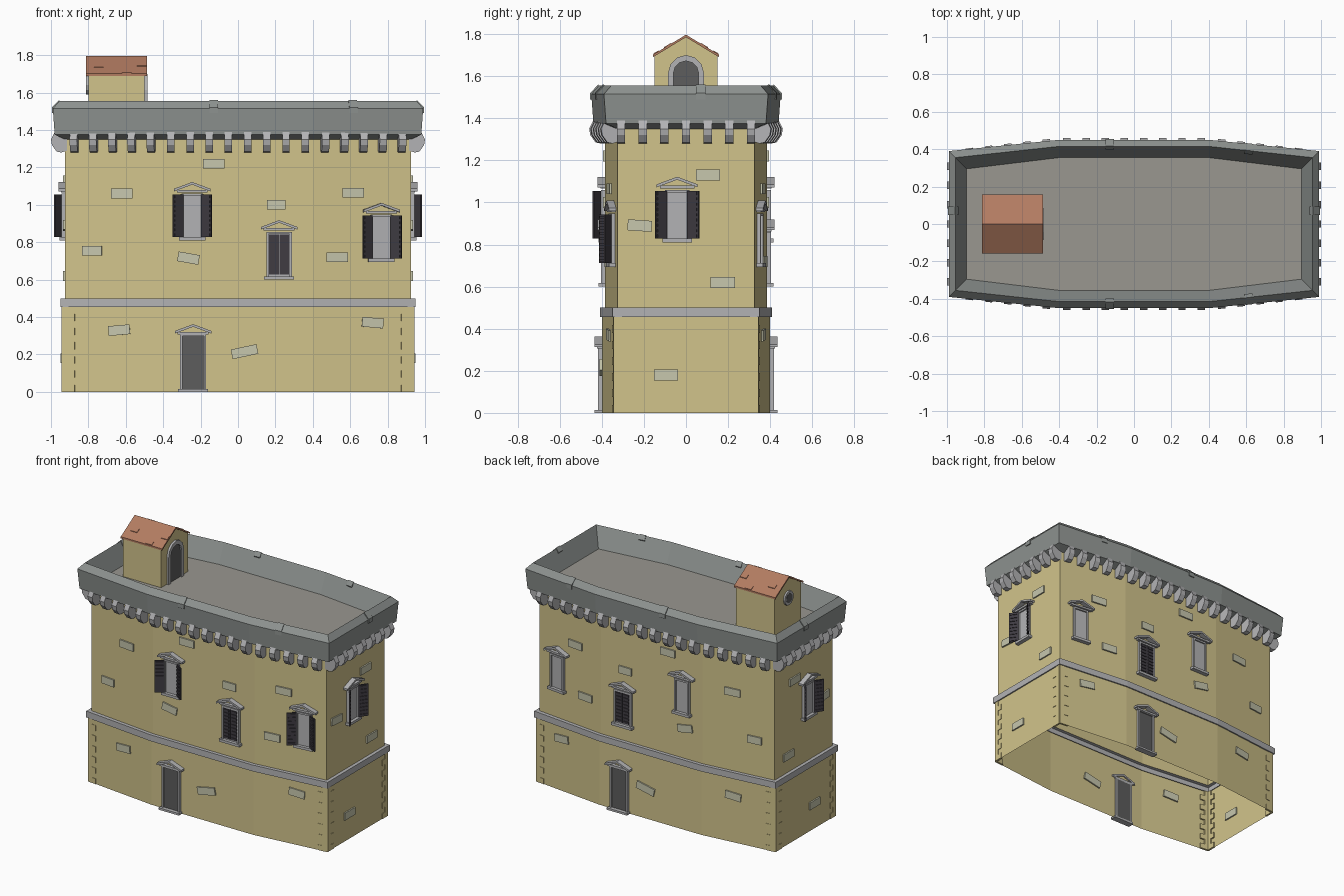
import bpy, bmesh, math
from mathutils import Matrix, Vector

if "Cube" in bpy.data.objects:
    bpy.data.objects.remove(bpy.data.objects["Cube"])

def mat(name, r, g, b):
    m = bpy.data.materials.new(name)
    m.diffuse_color = (r, g, b, 1)
    m.use_nodes = True
    m.node_tree.nodes["Principled BSDF"].inputs["Base Color"].default_value = m.diffuse_color
    return m

PLASTER = mat("plaster", .64, .55, .26)
STONE = mat("patch_stone", .57, .57, .42)
GREY = mat("grey_stone", .27, .29, .28)
LIGHT = mat("light_stone", .45, .45, .46)
DARK = mat("dark_wood", .05, .045, .055)
DOOR = mat("door_panel", .11, .11, .11)
DECK = mat("deck", .32, .31, .28)
TILE = mat("roof_tile", .45, .2, .12)

parts = {}

def get_bm(name, m):
    if name not in parts:
        parts[name] = (bmesh.new(), m)
    return parts[name][0]

def prism(name, m, M, pts, vec):
    """Extrude a planar outline along vec, placed with matrix M."""
    bm, vec = get_bm(name, m), Vector(vec)
    a = [bm.verts.new(M @ Vector(p)) for p in pts]
    b = [bm.verts.new(M @ (Vector(p) + vec)) for p in pts]
    bm.faces.new(a)
    bm.faces.new(b[::-1])
    for i in range(len(a)):
        j = (i + 1) % len(a)
        bm.faces.new((a[i], a[j], b[j], b[i]))

# Wall-local axes: x along the wall, -y outward, z up
def box(name, m, M, x0, x1, out0, out1, z0, z1):
    prism(name, m, M, [(x0, -out0, z0), (x1, -out0, z0), (x1, -out0, z1), (x0, -out0, z1)],
          (0, out0 - out1, 0))

def section(name, m, M, prof, w):
    prism(name, m, M, [(-w / 2, -o, z) for o, z in prof], (w, 0, 0))

HX, CY, MX, MY = .925, .325, .4, .385   # plan: end x, corner y, bend x, mid y

def plan(o):
    q = [(HX + o, CY + o), (MX, MY + o)]
    return ([(-x, -y) for x, y in q] + [(x, -y) for x, y in q[::-1]] + q
            + [(-x, y) for x, y in q[::-1]])

def shell(name, m, prof):
    bm = get_bm(name, m)
    rings = [[bm.verts.new((x, y, z)) for x, y in plan(o)] for o, z in prof]
    for a, b in zip(rings, rings[1:]):
        for i in range(8):
            j = (i + 1) % 8
            bm.faces.new((a[i], a[j], b[j], b[i]))

FLIP_X, FLIP_Y = Matrix.Diagonal((-1, 1, 1, 1)), Matrix.Diagonal((1, -1, 1, 1))
I = Matrix.Identity(4)
SLOPE = (MY - CY) / (HX - MX)

def front(u, o=0):
    d = max(0, abs(u) - MX)
    ang = math.atan(SLOPE) * (0 if d == 0 else math.copysign(1, u))
    return Matrix.Translation((u, -(MY + o) + d * SLOPE, 0)) @ Matrix.Rotation(ang, 4, 'Z')

def side(u, o=0):
    return Matrix.Translation((HX + o, u, 0)) @ Matrix.Rotation(math.pi / 2, 4, 'Z')

# Walls, belt course, parapet and deck (hollow, open underneath)
shell("lower_wall", PLASTER, [(.015, 0), (.015, .455)])
shell("belt_course", LIGHT, [(.01, .455), (.024, .455), (.024, .5), (0, .5)])
shell("upper_wall", PLASTER, [(0, .5), (0, 1.36)])
shell("parapet", GREY, [(0, 1.35), (.055, 1.375), (.065, 1.515), (.03, 1.555), (-.03, 1.42)])
prism("roof_deck", DECK, I, [(x, y, 1.4) for x, y in plan(-.03)], (0, 0, .02))

# Corbels
CORBEL = [(-.01, 1.29), (.02, 1.28), (.045, 1.285), (.07, 1.32), (.075, 1.35), (.055, 1.39), (-.01, 1.39)]
CLIP = [(.055, 1.49), (.07, 1.49), (.07, 1.52), (.032, 1.56), (.012, 1.53), (.03, 1.5)]
for F in (I, FLIP_Y):
    for i in range(18):
        section("corbels", LIGHT, F @ front(-.872 + i * .1026), CORBEL, .04)
    for u in (-.13, .61):
        section("coping_clips", GREY, F @ front(u), CLIP, .045)
for F in (I, FLIP_X):
    for i in range(7):
        section("corbels", LIGHT, F @ side(-.309 + i * .103), CORBEL, .04)
    section("coping_clips", GREY, F @ side(.07), CLIP, .045)

# Openings
def pediment(M, w, z, h=.05, t=.014):
    pts = [(-w, z), (-w, z + t), (0, z + h), (w, z + t), (w, z), (0, z + h - t)]
    prism("pediments", LIGHT, M, [(x, .01, zz) for x, zz in pts], (0, -.045, 0))
    box("pediments", LIGHT, M, -w * .85, w * .85, -.01, .022, z - .006, z + .008)

def frame(M, w, z0, z1, t=.012):
    for s in (-1, 1):
        box("frames", LIGHT, M, min(s * w, s * (w - t)), max(s * w, s * (w - t)), -.01, .018, z0, z1)
    box("frames", LIGHT, M, -w + t, w - t, -.01, .018, z1 - t, z1)

def shutter(M, w, z0, z1):
    box("shutters", DARK, M, 0, w, 0, .008, z0, z1)
    n = 9
    h = (z1 - z0) / n
    for k in range(n):
        box("shutter_slats", DARK, M, .008, w - .008, .008, .013, z0 + (k + .25) * h, z0 + (k + .75) * h)

def window(M, z0, z1, kind):
    w = .068 if kind == "closed" else .058
    frame(M, w, z0, z1)
    box("window_panes", LIGHT, M, -w, w, -.01, .008, z0, z1)
    box("sills", LIGHT, M, -w - .012, w + .012, -.01, .03, z0 - .018, z0)
    pediment(M, .097, z1 + .012)
    if kind == "closed":
        for x in (-.06, .002):
            shutter(M @ Matrix.Translation((x, -.006, 0)), .058, z0 + .01, z1 - .014)
    if kind == "open":
        for s in (-1, 1):
            S = Matrix.Diagonal((s, 1, 1, 1))
            hinge = Matrix.Translation((.052, -.014, 0)) @ Matrix.Rotation(math.radians(-35), 4, 'Z')
            shutter(M @ S @ hinge, .066, z0, z1 - .005)

for F, kind in ((I, "open"), (FLIP_Y, "bare")):
    window(F @ front(-.245), .828, 1.06, kind)
    window(F @ front(.765), .712, .948, kind)
    window(F @ front(.22), .618, .856, "closed")
    D = F @ front(-.24 if kind == "open" else .24, .015)
    frame(D, .07, 0, .312)
    box("doors", DOOR, D, -.06, .06, -.01, .008, .012, .302)
    box("door_steps", LIGHT, D, -.08, .08, -.01, .035, 0, .014)
    pediment(D, .097, .312)
for F in (I, FLIP_X):
    window(F @ side(-.042), .828, 1.06, "open")

# Bare stone patches: position, height, tilt, length
def patch(M, z, tilt=0, l=.115, h=.052):
    R = Matrix.Translation((0, 0, z)) @ Matrix.Rotation(math.radians(-tilt), 4, 'Y')
    box("stone_patches", STONE, M @ R, -l / 2, l / 2, -.01, .01, -h / 2, h / 2)

FRONT = [(-.13, 1.22, 0, .115), (-.62, 1.06, 0, .115), (-.78, .755, 0, .105), (-.265, .715, -10, .115),
         (.205, 1.0, 0, .1), (.615, 1.065, 0, .115), (.53, .72, 0, .115),
         (-.635, .33, 5, .115), (.035, .215, 12, .14), (.72, .37, -5, .115)]
SIDE = [(.105, 1.13, 0), (-.22, .89, -4), (.175, .62, 0), (-.095, .18, 0)]
for F in (I, FLIP_Y):
    for u, z, t, l in FRONT:
        patch(F @ front(u, .015 if z < .45 else 0), z, t, l)
for F in (I, FLIP_X):
    for u, z, t in SIDE:
        patch(F @ side(u, .015 if z < .45 else 0), z, t)

# Corner quoins on the lower wall
for FX in (I, FLIP_X):
    for FY in (I, FLIP_Y):
        for i in range(12):
            l, z = (.067, .034)[i % 2], i * .455 / 12
            h = .455 / 12
            box("quoins", PLASTER, FX @ FY @ front(HX + .014, .016), -l, 0, -.01, .004, z, z + h)
            box("quoins", PLASTER, FX @ FY @ side(-CY - .014, .015), 0, l, -.01, .004, z, z + h)

# Rooftop hut with gable roof
GABLE = [(-.15, 1.41), (.15, 1.41), (.15, 1.695), (0, 1.785), (-.15, 1.695)]
prism("hut", PLASTER, I, [(-.8, y, z) for y, z in GABLE], (.3, 0, 0))
ROOF = [(-.157, 1.69), (-.157, 1.702), (0, 1.797), (.157, 1.702), (.157, 1.69), (0, 1.785)]
prism("hut_roof", TILE, I, [(-.812, y, z) for y, z in ROOF], (.325, 0, 0))
for F in (I, FLIP_Y):   # raised tiles
    for x, d in ((-.77, .08), (-.62, .13), (-.54, .07)):
        z = 1.797 - d * .605
        prism("raised_tiles", TILE, F, [(x, -d, z), (x, -d - .025, z - .0151), (x, -d - .025, z - .011),
                                        (x, -d, z + .004)], (.05, 0, 0))

# Hut arched doorway and round rear window
def arch(r, z, flip=1):
    a = [(r, 1.42)] + [(r * math.cos(math.pi * k / 6), z + r * math.sin(math.pi * k / 6))
                       for k in range(7)] + [(-r, 1.42)]
    return a[::flip]

H = Matrix.Translation((-.5, 0, 0)) @ Matrix.Rotation(math.pi / 2, 4, 'Z')
prism("hut_arch", LIGHT, H, [(x, .005, z) for x, z in arch(.085, 1.615) + arch(.06, 1.612, -1)], (0, -.02, 0))
prism("hut_door", DOOR, H, [(x, .005, z) for x, z in arch(.062, 1.612)], (0, -.009, 0))
B = FLIP_X @ Matrix.Translation((.8, 0, 0)) @ Matrix.Rotation(math.pi / 2, 4, 'Z')
for name, m, r, d in (("hut_round_frame", LIGHT, .05, .012), ("hut_round_pane", DOOR, .034, .014)):
    prism(name, m, B, [(r * math.cos(k * math.pi / 6), .005, 1.64 + r * math.sin(k * math.pi / 6))
                       for k in range(12)], (0, -d - .005, 0))

# Turn the collected geometry into objects
for name, (bm, m) in parts.items():
    bmesh.ops.recalc_face_normals(bm, faces=bm.faces[:])
    me = bpy.data.meshes.new(name)
    bm.to_mesh(me)
    bm.free()
    me.materials.append(m)
    bpy.context.collection.objects.link(bpy.data.objects.new(name, me))
